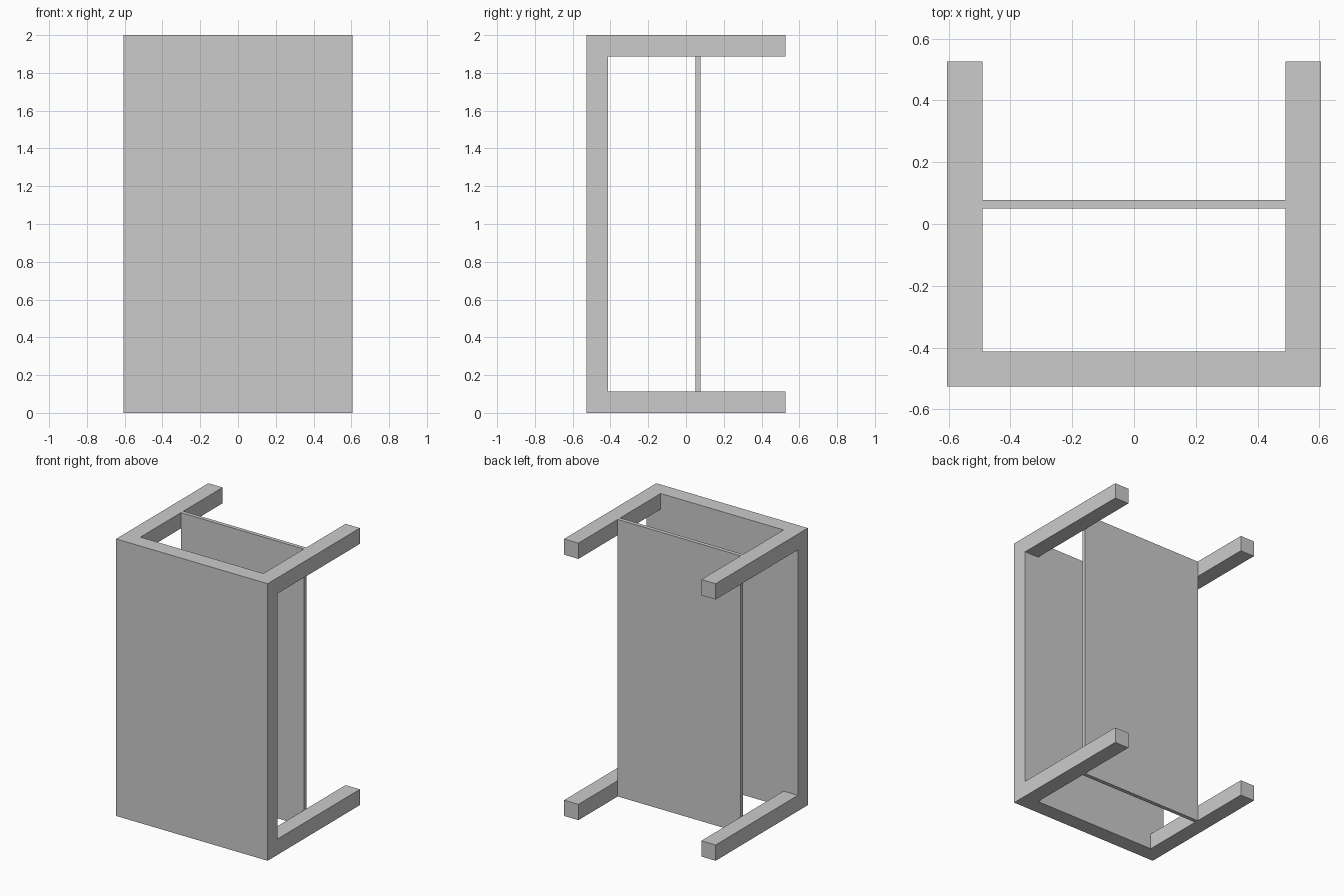
import bpy
import bmesh
from mathutils import Vector

if "Cube" in bpy.data.objects:
    bpy.data.objects.remove(bpy.data.objects["Cube"])

W, D, H = 0.605, 0.526, 2.0     # half width, half depth, full height
T = 0.114                       # slab thickness and leg width


def box(name, lo, hi):
    lo, hi = Vector(lo), Vector(hi)
    bm = bmesh.new()
    bmesh.ops.create_cube(bm, size=1)
    bmesh.ops.scale(bm, vec=hi - lo, verts=bm.verts)
    mesh = bpy.data.meshes.new(name)
    bm.to_mesh(mesh)
    bm.free()
    obj = bpy.data.objects.new(name, mesh)
    obj.location = (lo + hi) / 2
    bpy.context.collection.objects.link(obj)
    return obj


# Tabletop slab, standing upright at the front
box("tabletop", (-W, -D, 0), (W, -D + T, H))

# Four square legs pointing backwards from the corners
for side, x in (("left", -W), ("right", W - T)):
    for level, z in (("lower", 0), ("upper", H - T)):
        box(f"{level}_{side}_leg", (x, -D + T, z), (x + T, D, z + T))

# Thin shelf held between the legs
box("shelf", (-W + T, 0.05, 0), (W - T, 0.078, H))
